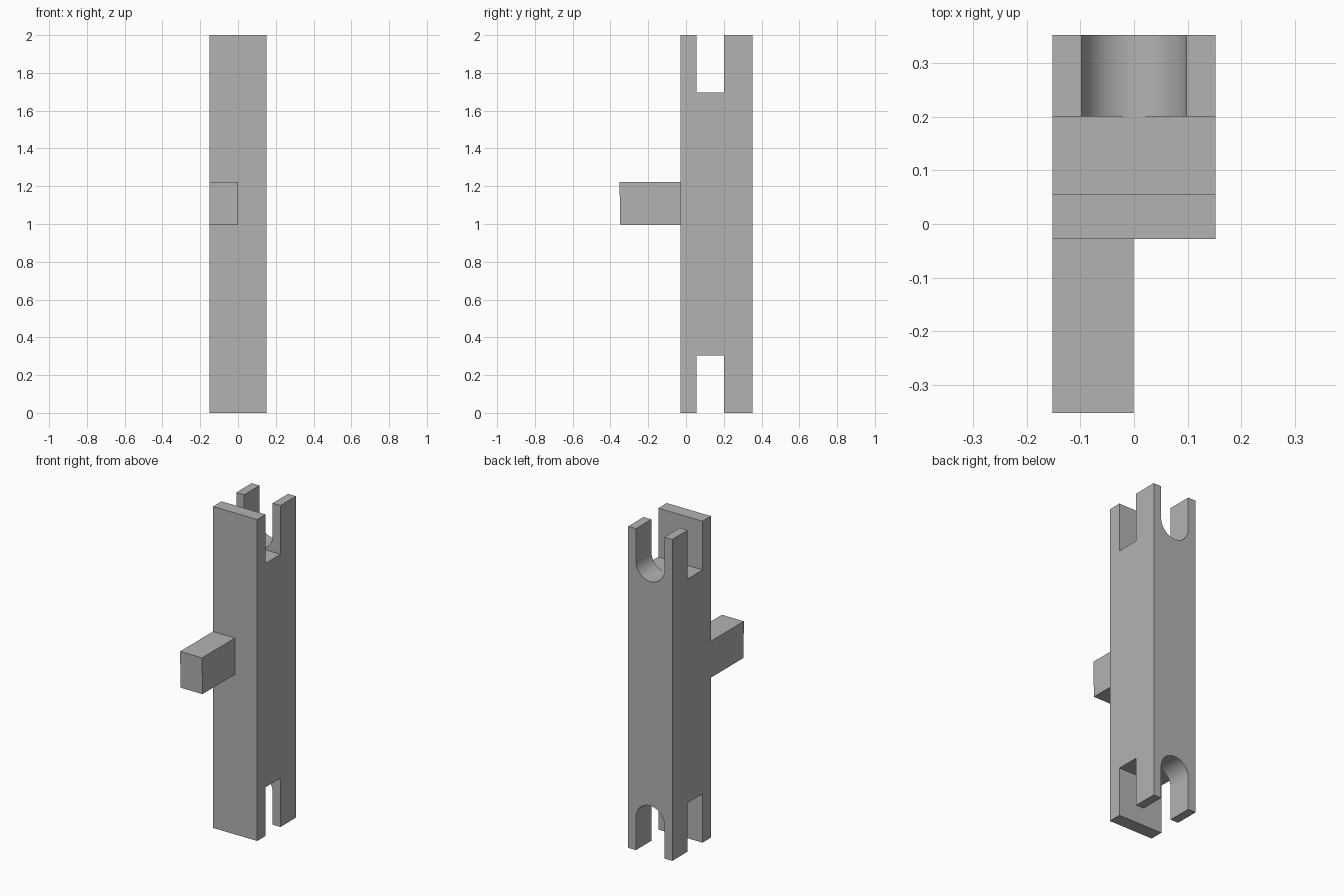
import bpy, bmesh, math

old = bpy.data.objects.get("Cube")
if old:
    bpy.data.objects.remove(old, do_unlink=True)

HALF_W, FRONT, BACK, HEIGHT = 0.152, -0.028, 0.352, 2.0
SLOT_FRONT, SLOT_BACK, SLOT_DEPTH = 0.055, 0.2, 0.303
U_RADIUS = 0.098

grey = bpy.data.materials.new("plain grey")
grey.use_nodes = True
grey.diffuse_color = (0.45, 0.45, 0.45, 1)
grey.node_tree.nodes["Principled BSDF"].inputs["Base Color"].default_value = grey.diffuse_color


def prism(name, outline, place, depth):
    """Extrude a 2D outline; place(a, b, d) gives the 3D position."""
    bm = bmesh.new()
    near, far = ([bm.verts.new(place(a, b, d)) for a, b in outline] for d in depth)
    bm.faces.new(near)
    bm.faces.new(far)
    for i in range(len(near)):
        j = (i + 1) % len(near)
        bm.faces.new((near[i], near[j], far[j], far[i]))
    bmesh.ops.recalc_face_normals(bm, faces=bm.faces)
    mesh = bpy.data.meshes.new(name)
    bm.to_mesh(mesh)
    bm.free()
    mesh.materials.append(grey)
    obj = bpy.data.objects.new(name, mesh)
    bpy.context.collection.objects.link(obj)
    return obj


def along_x(a, b, d):
    return (d, a, b)


def along_y(a, b, d):
    return (a, d, b)


# Body: side profile with a square slot at each end
lo, hi = SLOT_DEPTH, HEIGHT - SLOT_DEPTH
side = [(FRONT, 0), (SLOT_FRONT, 0), (SLOT_FRONT, lo), (SLOT_BACK, lo),
        (SLOT_BACK, 0), (BACK, 0), (BACK, HEIGHT), (SLOT_BACK, HEIGHT),
        (SLOT_BACK, hi), (SLOT_FRONT, hi), (SLOT_FRONT, HEIGHT), (FRONT, HEIGHT)]
body = prism("body", side, along_x, (-HALF_W, HALF_W))

# Round-bottomed notches through the back plate at both ends
centre = SLOT_DEPTH - 0.0005 - U_RADIUS
arc = [(U_RADIUS * math.cos(math.pi * i / 32), centre + U_RADIUS * math.sin(math.pi * i / 32))
       for i in range(33)]
notch = [(U_RADIUS, -0.1)] + arc + [(-U_RADIUS, -0.1)]
bpy.context.view_layer.objects.active = body
for end in ("bottom", "top"):
    outline = notch if end == "bottom" else [(x, HEIGHT - z) for x, z in notch]
    cutter = prism(end + "_notch_cutter", outline, along_y, (0.13, 0.45))
    cutter.hide_render = True
    cut = body.modifiers.new(end + " notch", "BOOLEAN")
    cut.operation, cut.solver, cut.object = "DIFFERENCE", "EXACT", cutter
    bpy.ops.object.modifier_apply(modifier=cut.name)
    bpy.data.objects.remove(cutter, do_unlink=True)

# Peg on the right half of the front, with a slightly sloping tip
peg_side = [(FRONT, 0.995), (-0.348, 0.995), (-0.352, 1.222), (FRONT, 1.222)]
peg = prism("front_peg", peg_side, along_x, (-HALF_W, -0.001))

# Smooth the notch curves, keep every corner sharp
bpy.ops.object.select_all(action="DESELECT")
body.select_set(True)
bpy.context.view_layer.objects.active = body
bpy.ops.object.shade_smooth_by_angle(angle=math.radians(25))
